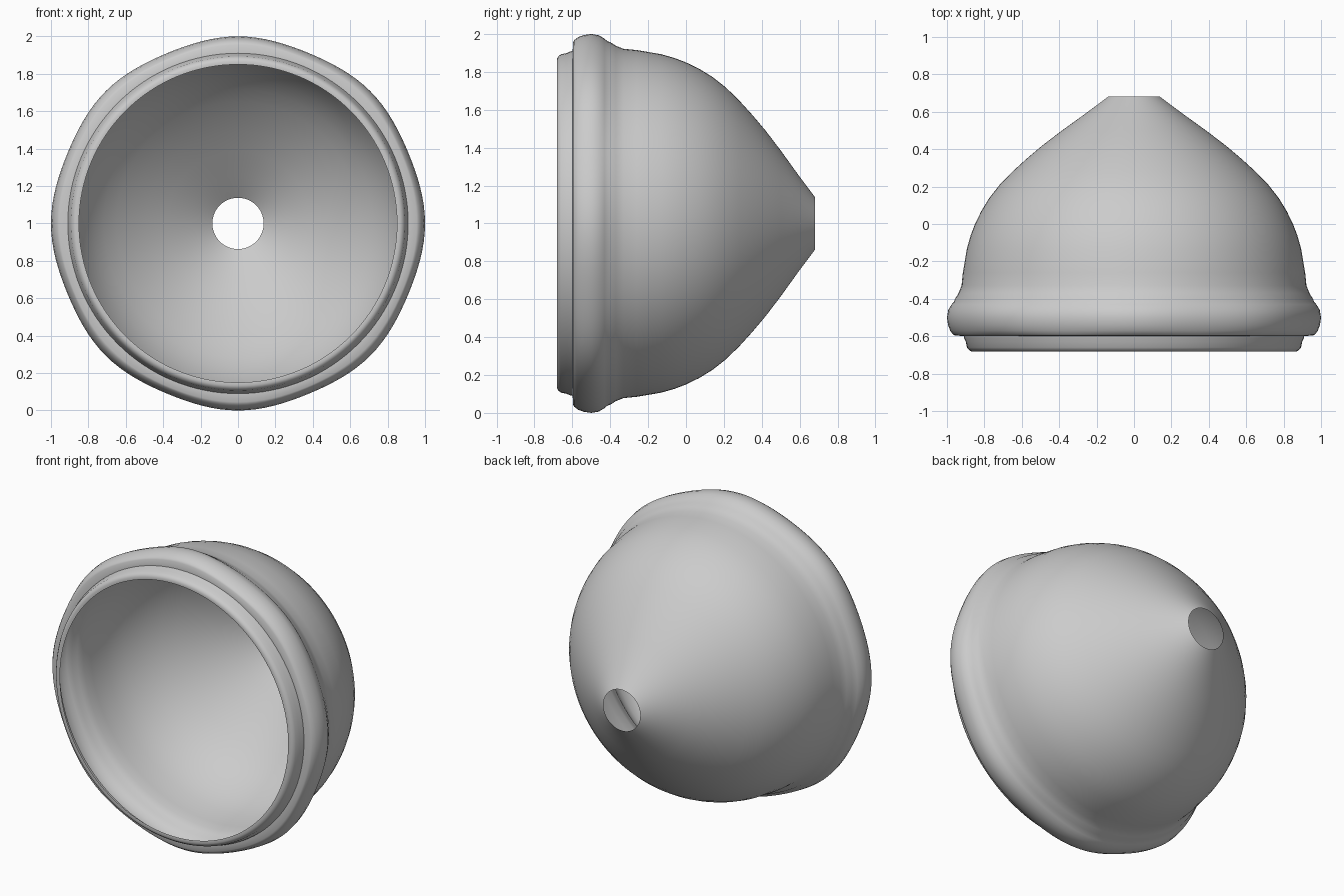
import bpy, bmesh, math

if "Cube" in bpy.data.objects:
    bpy.data.objects.remove(bpy.data.objects["Cube"])

# Half profile along the depth axis: (y, radius, waviness of the ring)
LIP = [(-0.68, 0.85, 0), (-0.682, 0.868, 0), (-0.674, 0.882, 0), (-0.66, 0.893, 0),
       (-0.63, 0.899, 0), (-0.61, 0.908, 0), (-0.598, 0.91, 0)]
FLANGE = [(-0.597, 0.955, .5), (-0.59, 0.968, .8), (-0.57, 0.983, 1), (-0.54, 0.994, 1),
          (-0.50, 1.0, 1), (-0.46, 0.993, 1), (-0.43, 0.975, .8), (-0.415, 0.962, .6),
          (-0.40, 0.957, .5), (-0.37, 0.938, .3), (-0.33, 0.922, .2)]
DOME = [(-0.26, 0.915, 0), (-0.2, 0.905, 0), (-0.13, 0.893, 0), (-0.06, 0.873, 0),
        (0, 0.85, 0), (0.07, 0.816, 0), (0.14, 0.773, 0), (0.21, 0.718, 0),
        (0.28, 0.65, 0), (0.35, 0.573, 0), (0.42, 0.49, 0), (0.5, 0.385, 0),
        (0.59, 0.26, 0), (0.682, 0.137, 0)]
SEG = 128


def revolve(name, profile):
    """Turn a profile around the depth axis into an open thin shell."""
    bm = bmesh.new()
    rings = []
    for y, r, w in profile:
        ring = []
        for i in range(SEG):
            a = 2 * math.pi * i / SEG
            rr = r * (1 + 0.007 * w * (math.cos(8 * a) - 1))
            ring.append(bm.verts.new((rr * math.cos(a), y, 1 + rr * math.sin(a))))
        rings.append(ring)
    for r0, r1 in zip(rings, rings[1:]):
        for i in range(SEG):
            j = (i + 1) % SEG
            bm.faces.new((r0[i], r1[i], r1[j], r0[j]))
    me = bpy.data.meshes.new(name)
    bm.to_mesh(me)
    bm.free()
    ob = bpy.data.objects.new(name, me)
    bpy.context.collection.objects.link(ob)
    bpy.ops.object.select_all(action='DESELECT')
    bpy.context.view_layer.objects.active = ob
    ob.select_set(True)
    bpy.ops.object.shade_smooth_by_angle(angle=math.radians(40))
    return ob


# Lip, rolled flange and tapered dome form one continuous shell
revolve("reflector_bowl", LIP + FLANGE + DOME)
